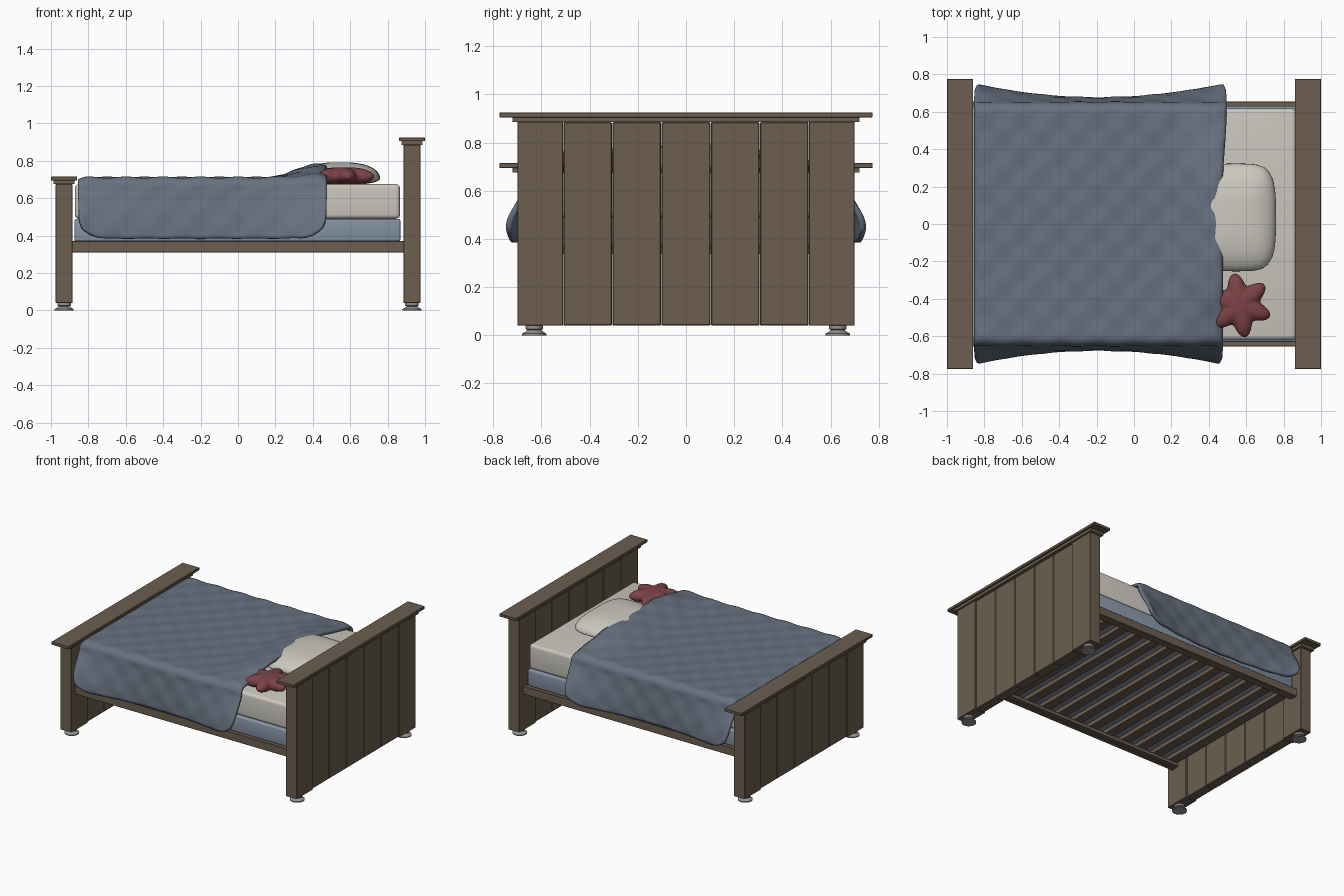
import bpy, bmesh, math
from math import sin, cos, pi

if "Cube" in bpy.data.objects:
    bpy.data.objects.remove(bpy.data.objects["Cube"])


def material(name, rgb):
    m = bpy.data.materials.new(name)
    m.diffuse_color = (*rgb, 1)
    m.use_nodes = True
    m.node_tree.nodes["Principled BSDF"].inputs["Base Color"].default_value = m.diffuse_color
    return m


WOOD = material("wood", (0.150, 0.112, 0.078))
BLUE = material("blanket_blue", (0.135, 0.165, 0.215))
PALE = material("pale_blue", (0.235, 0.295, 0.370))
CREAM = material("cream", (0.60, 0.58, 0.52))
RED = material("red", (0.20, 0.055, 0.06))
METAL = material("foot_grey", (0.30, 0.30, 0.30))


def finish(bm, name, mat, smooth=False):
    bmesh.ops.recalc_face_normals(bm, faces=bm.faces)
    me = bpy.data.meshes.new(name)
    bm.to_mesh(me)
    bm.free()
    ob = bpy.data.objects.new(name, me)
    bpy.context.collection.objects.link(ob)
    me.materials.append(mat)
    if smooth:
        for p in me.polygons:
            p.use_smooth = True
    return ob


def box(name, x, y, z, mat, bevel=0, segments=1):
    """Box from (min, max) pairs, with optional bevelled edges."""
    bm = bmesh.new()
    bmesh.ops.create_cube(bm, size=1)
    for v in bm.verts:
        v.co = [(a + b) / 2 + c * (b - a) for (a, b), c in zip((x, y, z), v.co)]
    if bevel:
        bmesh.ops.bevel(bm, geom=bm.edges[:], offset=bevel, segments=segments,
                        profile=0.5, affect='EDGES')
    return finish(bm, name, mat, segments > 1)


def surface(name, nu, nv, f, mat):
    """Smooth grid surface f(u, v), u and v in 0..1; coincident points merge."""
    bm = bmesh.new()
    g = [[bm.verts.new(f(i / nu, j / nv)) for j in range(nv + 1)] for i in range(nu + 1)]
    for i in range(nu):
        for j in range(nv):
            bm.faces.new((g[i][j], g[i + 1][j], g[i + 1][j + 1], g[i][j + 1]))
    bmesh.ops.remove_doubles(bm, verts=bm.verts, dist=1e-5)
    return finish(bm, name, mat, True)


def puff(name, centre, outline, up, down, mat):
    """Stuffed cushion: outline(angle) gives the rim, domed above and below."""
    def f(u, v):
        a, b = 2 * pi * u, pi * (v - 0.5)
        k = max(cos(b), 0) ** 0.75
        x, y = outline(a)
        h = up if b > 0 else down
        return (centre[0] + k * x, centre[1] + k * y, centre[2] + h * sin(b))
    return surface(name, 96, 24, f, mat)


# headboard and footboard: posts, planks, stepped cap, feet
def end_board(label, side, top):
    xc = side * 0.93

    def span(h):
        return (xc - h, xc + h)
    for s, tag in ((-1, "front"), (1, "back")):
        y = sorted((s * 0.51, s * 0.70))
        box(f"{label}_{tag}_post", span(0.045), y, (0.04, top), WOOD, 0.002)
        foot(f"{label}_{tag}_foot", xc, s * 0.63)
    w = 1.02 / 5
    for i in range(5):
        y0 = -0.51 + i * w
        box(f"{label}_plank_{i + 1}", span(0.036), (y0 + 0.001, y0 + w - 0.001),
            (0.04, top), WOOD, 0.004)
    box(f"{label}_cap_moulding", span(0.056), (-0.72, 0.72), (top, top + 0.02), WOOD)
    box(f"{label}_cap", span(0.07), (-0.775, 0.775), (top + 0.02, top + 0.04), WOOD, 0.002)


def foot(name, x, y):
    prof = [(0, 0), (0.05, 0), (0.05, 0.007), (0.033, 0.017), (0.028, 0.022),
            (0.036, 0.026), (0.036, 0.042), (0, 0.042)]

    def f(u, v):
        r, z = prof[round(v * 7)]
        return (x + r * cos(2 * pi * u), y + r * sin(2 * pi * u), z)
    ob = surface(name, 24, 7, f, METAL)
    for p in ob.data.polygons:
        p.use_smooth = False


end_board("headboard", 1, 0.885)
end_board("footboard", -1, 0.675)

# side rails, slat ledges and slats
for s, tag in ((-1, "front"), (1, "back")):
    box(f"{tag}_rail", (-0.89, 0.89), sorted((s * 0.62, s * 0.655)), (0.31, 0.37), WOOD, 0.002)
    box(f"{tag}_slat_ledge", (-0.885, 0.885), sorted((s * 0.59, s * 0.62)), (0.315, 0.338), WOOD)
for i in range(13):
    x = -0.84 + i * 0.14
    box(f"slat_{i + 1}", (x - 0.035, x + 0.035), (-0.62, 0.62), (0.338, 0.366), WOOD)

# box spring and mattress
box("box_spring", (-0.875, 0.868), (-0.63, 0.63), (0.367, 0.49), PALE, 0.012, 3)
box("mattress", (-0.872, 0.866), (-0.618, 0.618), (0.49, 0.675), CREAM, 0.022, 4)


# quilted blanket draped over the sides and lifted by the pillow
def smooth(t):
    t = min(max(t, 0), 1)
    return t * t * (3 - 2 * t)


def blanket(u, v):
    c = 2 * u - 1
    x = -0.19 + 0.665 * c
    s = 2 * v - 1
    sg = 1 if s > 0 else -1
    l = abs(s) * 0.95
    quilt = 0.004 * cos(10 * pi * x) * cos(10 * pi * l)
    end = max(0, (abs(c) - 0.93) / 0.07) ** 2
    top = 0.712 - 0.012 * end
    if l < 0.60:
        y, z = l, top + quilt
    elif l < 0.6785:
        a = (l - 0.60) / 0.05
        y, z = 0.60 + 0.05 * sin(a), top - 0.05 * (1 - cos(a)) + quilt * cos(a)
    else:
        t = (l - 0.6785) / 0.2715
        hem = 0.385 + 0.05 * max(0, (abs(c) - 0.8) / 0.2) ** 2
        flare = 0.028 + 0.07 * c * c
        y = 0.65 + flare * sin(min(t * 1.12, 1.12) * pi / 2) * t ** 0.3 + quilt
        z = top - 0.05 - t * (top - 0.05 - hem)
        x -= 0.03 * c * t ** 3
    y *= sg
    bulge = smooth((x - 0.16) / 0.28) * math.exp(-((y + 0.03) / 0.50) ** 4)
    z += 0.072 * bulge
    x += 0.02 * max(c, 0) ** 6 * smooth((y - 0.2) / 0.4)
    return (x, y, z)


b = surface("blanket", 90, 110, blanket, BLUE)
up = sum(p.normal.z for p in b.data.polygons)
if up < 0:
    b.data.flip_normals()
thick = b.modifiers.new("thickness", 'SOLIDIFY')
thick.thickness = 0.022
thick.offset = -1


# pillow: rounded rectangle outline
def pillow_outline(a):
    def p(t):
        return math.copysign(abs(t) ** 0.42, t)
    x, y = p(cos(a)), p(sin(a))
    return (0.215 * x * (1 - 0.07 * y * y), 0.288 * y * (1 - 0.03 * x * x))


puff("pillow", (0.545, 0.035, 0.705), pillow_outline, 0.087, 0.034, CREAM)


# star-shaped cushion
def star_outline(a):
    r = 0.142 + 0.03 * cos(6 * (a - math.radians(100)))
    return (r * cos(a), r * sin(a))


puff("star_cushion", (0.565, -0.435, 0.715), star_outline, 0.05, 0.042, RED)
